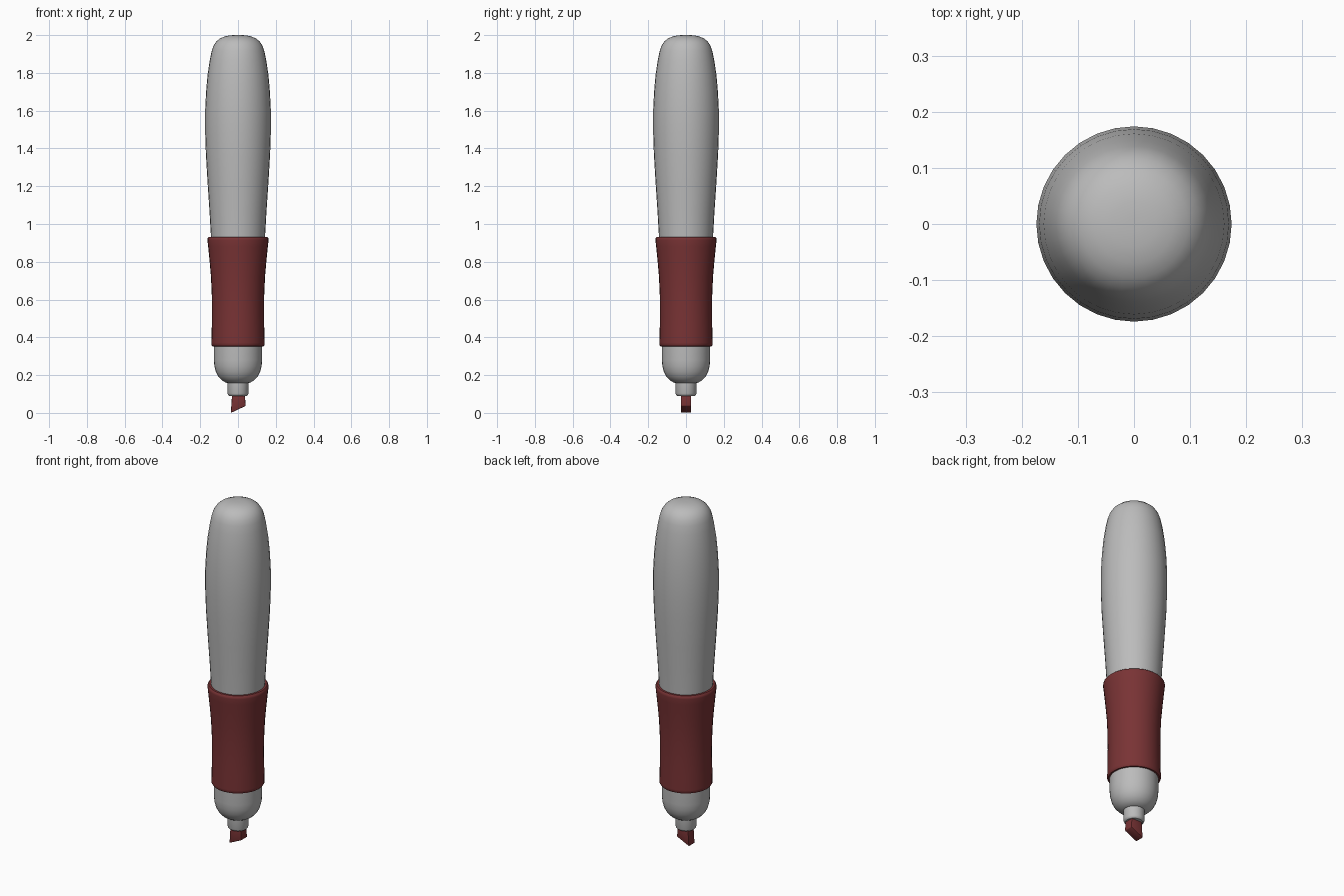
import bpy, bmesh, math

if "Cube" in bpy.data.objects:
    bpy.data.objects.remove(bpy.data.objects["Cube"])

SIDES = 32


def material(name, color):
    m = bpy.data.materials.new(name)
    m.diffuse_color = (*color, 1)
    m.use_nodes = True
    m.node_tree.nodes["Principled BSDF"].inputs["Base Color"].default_value = m.diffuse_color
    return m


GREY = material("grey plastic", (0.5, 0.5, 0.5))
RED = material("dark red rubber", (0.19, 0.033, 0.035))


def finish(name, bm, mat):
    bmesh.ops.recalc_face_normals(bm, faces=bm.faces)
    mesh = bpy.data.meshes.new(name)
    bm.to_mesh(mesh)
    bm.free()
    mesh.materials.append(mat)
    ob = bpy.data.objects.new(name, mesh)
    bpy.context.collection.objects.link(ob)
    bpy.ops.object.select_all(action='DESELECT')
    bpy.context.view_layer.objects.active = ob
    ob.select_set(True)
    bpy.ops.object.shade_smooth_by_angle(angle=math.radians(35))
    return ob


def lathe(name, profile, mat):
    """Spin a list of (radius, z) points about z and cap both ends."""
    bm = bmesh.new()
    rings = [[bm.verts.new((r * math.cos(2 * math.pi * i / SIDES),
                            r * math.sin(2 * math.pi * i / SIDES), z))
              for i in range(SIDES)] for r, z in profile]
    for a, b in zip(rings, rings[1:]):
        for i in range(SIDES):
            j = (i + 1) % SIDES
            bm.faces.new((a[i], a[j], b[j], b[i]))
    bm.faces.new(rings[0][::-1])
    bm.faces.new(rings[-1])
    return finish(name, bm, mat)


# Long handle with domed top
lathe("handle", [
    (0.128, 0.60), (0.143, 0.93), (0.151, 1.07), (0.161, 1.22), (0.170, 1.37),
    (0.174, 1.49), (0.174, 1.60), (0.169, 1.70), (0.161, 1.79), (0.149, 1.87),
    (0.139, 1.917), (0.130, 1.943), (0.116, 1.965), (0.096, 1.982),
    (0.070, 1.993), (0.040, 1.999), (0.012, 2.0)], GREY)

# Waisted rubber grip
lathe("grip", [
    (0.125, 0.352), (0.136, 0.353), (0.141, 0.361), (0.141, 0.372),
    (0.139, 0.45), (0.138, 0.54), (0.139, 0.63), (0.143, 0.72),
    (0.150, 0.80), (0.158, 0.88), (0.162, 0.915), (0.161, 0.925),
    (0.155, 0.932), (0.140, 0.932)], RED)

# Rounded nose
lathe("nose", [
    (0.050, 0.157), (0.066, 0.161), (0.086, 0.173), (0.104, 0.192),
    (0.117, 0.217), (0.125, 0.247), (0.128, 0.28), (0.128, 0.40)], GREY)

# Collar holding the tip
lathe("collar", [
    (0.030, 0.090), (0.046, 0.090), (0.052, 0.095), (0.055, 0.103),
    (0.056, 0.175)], GREY)

# Slanted chisel tip: side outline extruded along y, edges bevelled
bm = bmesh.new()
outline = [(-0.038, 0.0), (0.041, 0.037), (0.034, 0.12), (-0.030, 0.12)]
face = bm.faces.new([bm.verts.new((x, -0.027, z)) for x, z in outline])
ext = bmesh.ops.extrude_face_region(bm, geom=[face])
for v in ext["geom"]:
    if isinstance(v, bmesh.types.BMVert):
        v.co.y = 0.027
bmesh.ops.recalc_face_normals(bm, faces=bm.faces)
bmesh.ops.bevel(bm, geom=bm.edges[:], offset=0.004, segments=2,
                profile=0.5, affect='EDGES')
finish("chisel_tip", bm, RED)
